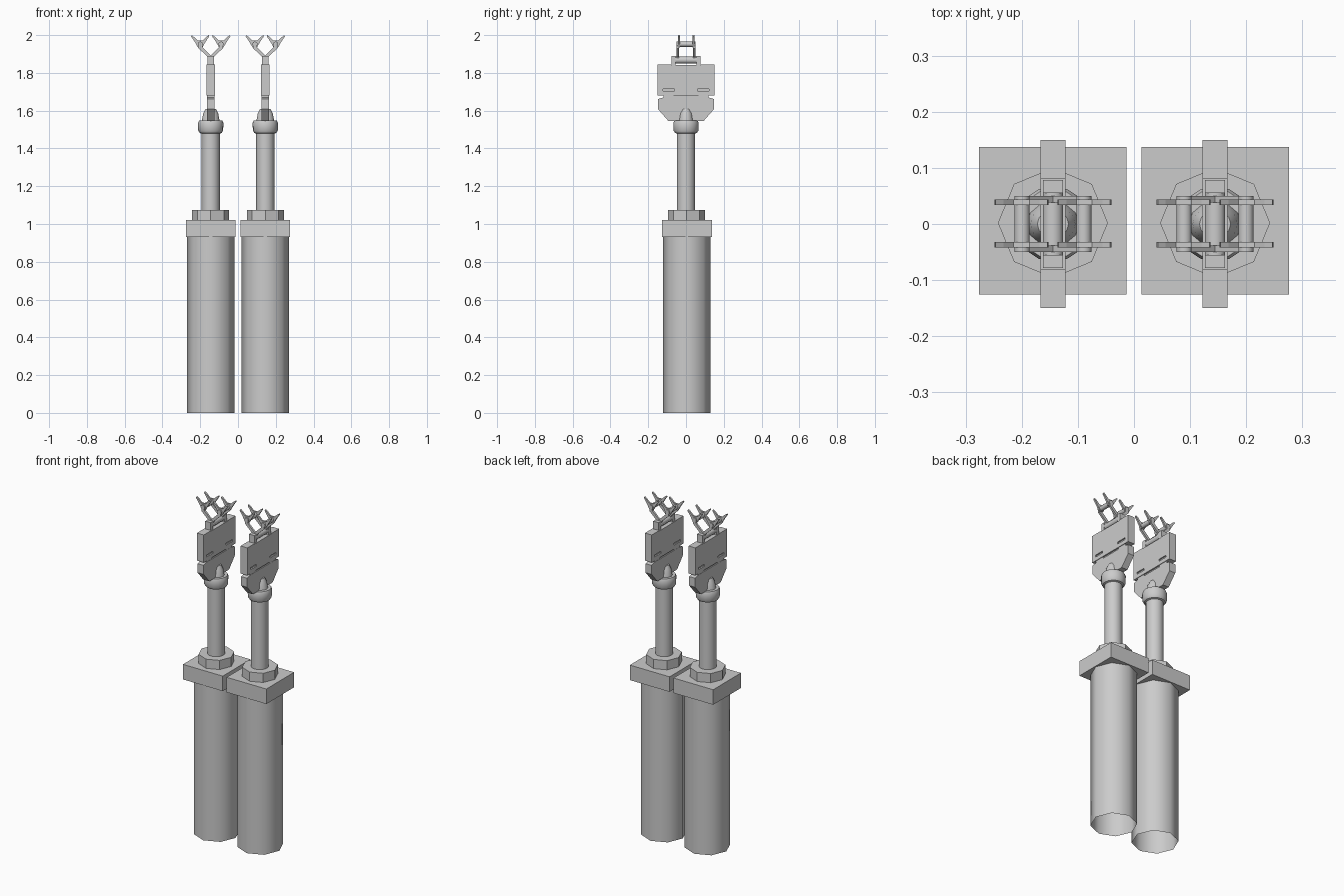
import bpy, bmesh, math
from mathutils import Matrix, Vector

cube = bpy.data.objects.get("Cube")
if cube:
    bpy.data.objects.remove(cube, do_unlink=True)

grey = bpy.data.materials.new("plain_grey")
grey.use_nodes = True
grey.diffuse_color = (0.6, 0.6, 0.6, 1)
grey.node_tree.nodes["Principled BSDF"].inputs["Base Color"].default_value = (0.6, 0.6, 0.6, 1)


def finish(bm, name, smooth=None):
    bmesh.ops.recalc_face_normals(bm, faces=bm.faces[:])
    mesh = bpy.data.meshes.new(name)
    bm.to_mesh(mesh)
    bm.free()
    mesh.materials.append(grey)
    obj = bpy.data.objects.new(name, mesh)
    bpy.context.collection.objects.link(obj)
    if smooth:
        bpy.ops.object.select_all(action='DESELECT')
        obj.select_set(True)
        bpy.context.view_layer.objects.active = obj
        bpy.ops.object.shade_smooth_by_angle(angle=math.radians(smooth))
    return obj


def add_box(bm, lo, hi):
    lo, hi = Vector(lo), Vector(hi)
    bmesh.ops.create_cube(bm, size=1, matrix=Matrix.Translation((lo + hi) / 2)
                          @ Matrix.Diagonal((*(hi - lo), 1)))


def box(name, lo, hi):
    bm = bmesh.new()
    add_box(bm, lo, hi)
    return finish(bm, name)


def lathe(name, x, y, profile, sides, smooth, squash=1):
    """Turn (radius, height) points about a vertical axis."""
    bm = bmesh.new()
    pts = [bm.verts.new((r, 0, z)) for r, z in profile]
    edges = [bm.edges.new(pair) for pair in zip(pts, pts[1:])]
    bmesh.ops.spin(bm, geom=pts + edges, cent=(0, 0, 0), axis=(0, 0, 1),
                   angle=math.tau, steps=sides, use_merge=True)
    bmesh.ops.remove_doubles(bm, verts=bm.verts[:], dist=1e-5)
    bmesh.ops.transform(bm, verts=bm.verts[:], matrix=Matrix.Translation((x, y, 0))
                        @ Matrix.Diagonal((1, squash, 1, 1)))
    return finish(bm, name, smooth)


def prism(name, outline, place, depth):
    """Extrude a flat outline; place maps (a, b) to a start point."""
    bm = bmesh.new()
    face = bm.faces.new([bm.verts.new(place(a, b)) for a, b in outline])
    new = bmesh.ops.extrude_face_region(bm, geom=[face])["geom"]
    bmesh.ops.translate(bm, vec=depth, verts=[v for v in new if isinstance(v, bmesh.types.BMVert)])
    return finish(bm, name)


def rod(name, x, z, radius, half):
    """Bar lying along y."""
    bm = bmesh.new()
    bmesh.ops.create_cone(bm, cap_ends=True, segments=10, radius1=radius, radius2=radius,
                          depth=2 * half, matrix=Matrix.Translation((x, 0, z))
                          @ Matrix.Rotation(math.pi / 2, 4, 'X'))
    return finish(bm, name, 40)


def mirrored(half):
    return half + [(-a, b) for a, b in reversed(half)]


def carve(obj, blocks):
    """Cut block-shaped grooves out of an object."""
    bm = bmesh.new()
    for lo, hi in blocks:
        add_box(bm, lo, hi)
    cutter = finish(bm, "groove_cutter")
    cutter.hide_render = True
    mod = obj.modifiers.new("grooves", 'BOOLEAN')
    mod.operation, mod.solver, mod.object = 'DIFFERENCE', 'EXACT', cutter
    bpy.context.view_layer.objects.active = obj
    bpy.ops.object.modifier_apply(modifier=mod.name)
    bpy.data.objects.remove(cutter, do_unlink=True)


UPPER = mirrored([(0.15, 1.68), (0.15, 1.845), (0.08, 1.845), (0.08, 1.842), (0.055, 1.842)])
LOWER = mirrored([(0.093, 1.545), (0.148, 1.608), (0.148, 1.662), (0.12, 1.67)])
CLAW = mirrored([(0.012, 1.935), (0.026, 1.96), (0.04, 1.982), (0.048, 1.992),
                 (0.046, 2.0), (0.032, 1.99), (0.014, 1.972)])
ARM = [(-0.012, 1.858), (0.012, 1.858), (0.016, 1.885), (0.064, 1.93),
       (0.064, 1.952), (0.046, 1.952), (0.044, 1.935), (0, 1.893)]

for side, cx in (("right", -0.1445), ("left", 0.1445)):
    # Open tube, square flange and collar
    lathe(side + "_base_tube", cx, 0.004, [(0.126, 0), (0.126, 0.93)], 8, 60)
    box(side + "_square_flange", (cx - 0.1315, -0.126, 0.93), (cx + 0.1315, 0.137, 1.02))
    lathe(side + "_collar", cx, 0.002,
          [(0.098, 1.02), (0.098, 1.075), (0, 1.075)], 8, 30)
    # Shaft, wrist ring and wrist knuckle
    lathe(side + "_shaft", cx, 0, [(0.048, 1.07), (0.048, 1.5)], 16, 40)
    lathe(side + "_wrist_ring", cx, 0,
          [(0.046, 1.478), (0.058, 1.482), (0.066, 1.495), (0.067, 1.535),
           (0.062, 1.547), (0, 1.547)], 16, 40)
    lathe(side + "_wrist_knuckle", cx, 0,
          [(0.047, 1.545), (0.04, 1.585), (0.028, 1.608), (0, 1.61)], 12, 50, 0.85)

    # Palm in two plates joined by a recessed strip
    t = 0.0225
    palm = prism(side + "_upper_palm", UPPER, lambda a, b: (cx - t, a, b), (2 * t, 0, 0))
    grooves = []
    for s in (-1, 1):
        face = cx + s * t
        for y in (-0.092, 0.092):
            grooves.append(((face - 0.008, y - 0.03, 1.703), (face + 0.008, y + 0.03, 1.715)))
    carve(palm, grooves)
    t2 = 0.02
    prism(side + "_lower_palm", LOWER, lambda a, b: (cx - t2, a, b), (2 * t2, 0, 0))
    box(side + "_palm_joint", (cx - 0.014, -0.12, 1.66), (cx + 0.014, 0.12, 1.69))
    for s in (-1, 1):
        box(side + "_joint_cover", (cx - 0.019, min(s * 0.065, s * 0.12), 1.665),
            (cx + 0.019, max(s * 0.065, s * 0.12), 1.685))

    # Tabs and the pivot rod between them
    for s in (-1, 1):
        y = s * 0.0665
        box(side + "_palm_tab", (cx - 0.018, y - 0.0115, 1.84), (cx + 0.018, y + 0.0115, 1.89))
    rod(side + "_pivot_rod", cx, 1.868, 0.019, 0.056)

    # Forked arms, cross rods and claws
    for m in (-1, 1):
        for y in (-0.044, 0.044):
            prism(side + "_fork_arm", ARM, lambda a, b: (cx + m * a, y - 0.006, b), (0, 0.012, 0))
        rod(side + "_claw_rod", cx + m * 0.055, 1.952, 0.014, 0.05)
        for y in (-0.037, 0.039):
            prism(side + "_claw", CLAW, lambda a, b: (cx + m * 0.056 + a, y - 0.005, b), (0, 0.01, 0))
